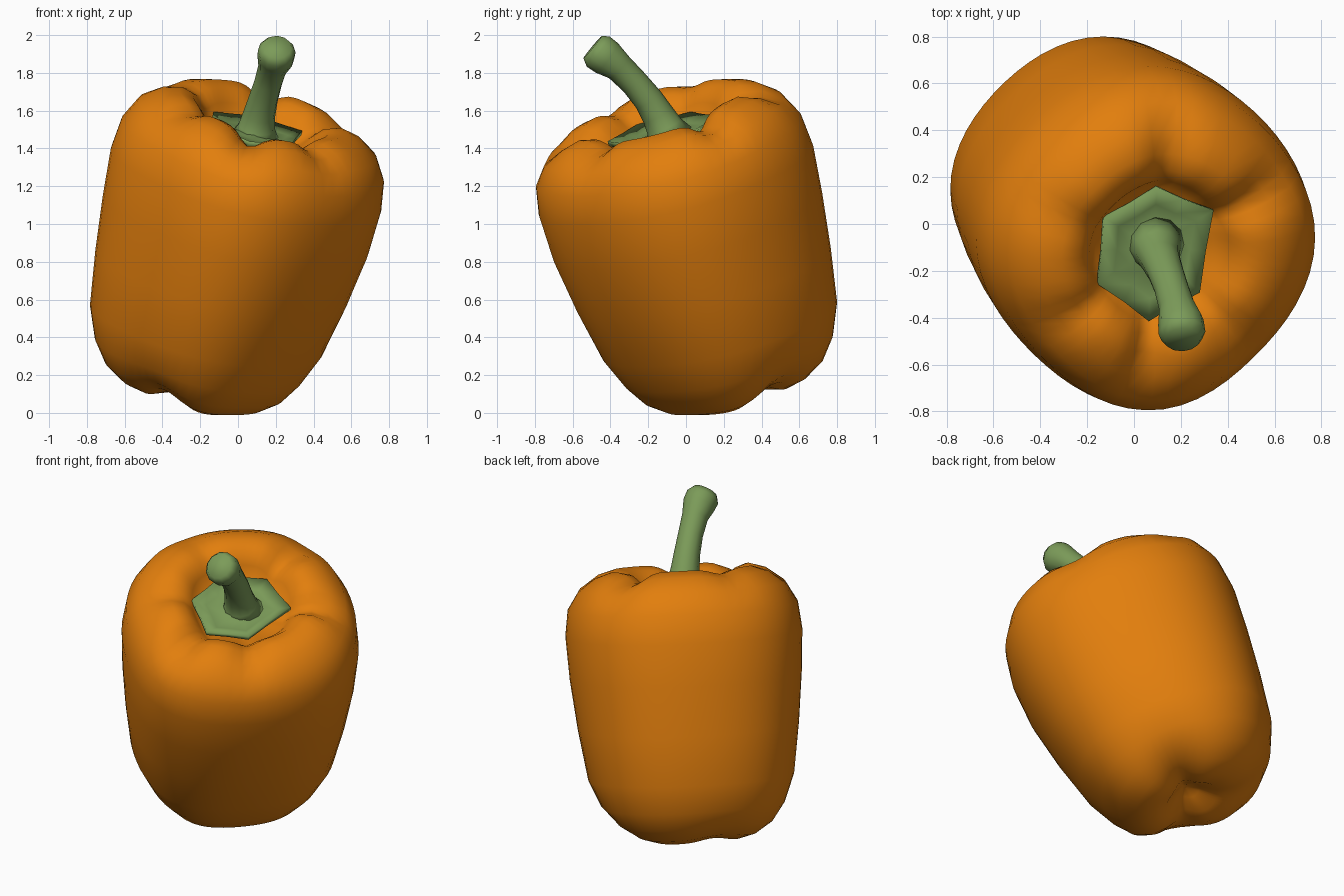
import bpy, math
from mathutils import Vector

if "Cube" in bpy.data.objects:
    bpy.data.objects.remove(bpy.data.objects["Cube"])

AXIS = Vector((0.22, -0.24, 0.945)).normalized()
TILT = Vector((0, 0, 1)).rotation_difference(AXIS)
ORIGIN = Vector((-0.04, 0.04, 0.9))
LEAN = math.atan2(AXIS.y, AXIS.x)


def place(x, y, s):
    """Point in the leaning frame of the pepper -> world."""
    return ORIGIN + TILT @ Vector((x, y, s))


def material(name, color):
    m = bpy.data.materials.new(name)
    m.diffuse_color = (*color, 1)
    m.use_nodes = True
    m.node_tree.nodes["Principled BSDF"].inputs["Base Color"].default_value = m.diffuse_color
    return m


def loft(name, rings, mat):
    """Skin equal-length closed rings into a smooth capped object."""
    n = len(rings[0])
    verts = [p for ring in rings for p in ring]
    faces = []
    for k in range(len(rings) - 1):
        for i in range(n):
            j = (i + 1) % n
            faces.append((k * n + i, k * n + j, (k + 1) * n + j, (k + 1) * n + i))
    faces.append(tuple(range(n))[::-1])
    faces.append(tuple(range((len(rings) - 1) * n, len(rings) * n)))
    me = bpy.data.meshes.new(name)
    me.from_pydata(verts, [], faces)
    me.materials.append(mat)
    me.shade_smooth()
    ob = bpy.data.objects.new(name, me)
    bpy.context.collection.objects.link(ob)
    return ob


def bumps(angle, table, width):
    """Sum of bell-shaped bumps at the given (degrees, strength) positions."""
    total = 0
    for deg, strength in table:
        d = (math.degrees(angle) - deg + 180) % 360 - 180
        total += strength * math.exp(-(d / width) ** 2)
    return total


def clamp(x):
    return min(1, max(0, x))


orange = material("orange_skin", (0.76, 0.21, 0.004))
green = material("green_stem", (0.2, 0.33, 0.1))

# pepper body: (radius, height, top groove weight, bottom groove weight)
PROFILE = [
    (0.02, -0.75, 0, 0.0), (0.08, -0.79, 0, 0.3), (0.17, -0.86, 0, 0.8),
    (0.28, -0.88, 0, 1.0), (0.38, -0.85, 0, 0.9), (0.48, -0.78, 0, 0.6),
    (0.555, -0.67, 0, 0.2), (0.625, -0.5, 0, 0.0), (0.68, -0.2, 0, 0),
    (0.72, 0.1, 0, 0), (0.735, 0.35, 0, 0), (0.715, 0.5, 0.05, 0),
    (0.65, 0.61, 0.25, 0), (0.55, 0.68, 0.7, 0), (0.45, 0.71, 1.0, 0),
    (0.37, 0.69, 1.0, 0), (0.31, 0.63, 0.7, 0), (0.26, 0.57, 0.2, 0),
    (0.05, 0.54, 0, 0)]
TOP = [(265, 1), (312, 0.7), (30, 1), (88, 0.9), (157, 0.4), (215, 0.6)]
BOTTOM = [(240, 0.8), (40, 0.8), (150, 0.3)]
FULL = [(45, 0.025), (275, 0.025), (180, -0.01)]   # broader flanks
SEGMENTS = 60
rings = []
for r, s, wt, wb in PROFILE:
    ring = []
    for i in range(SEGMENTS):
        a = math.tau * i / SEGMENTS
        lean = math.cos(a - LEAN)
        gt = bumps(a, TOP, 11) * wt
        gb = bumps(a, BOTTOM, 23) * wb
        low, high = clamp(-s / 0.7), clamp((s - 0.3) / 0.35)
        rr = r * (0.98 + 0.025 * math.cos(4 * a) + 0.015 * math.cos(2 * (a - LEAN)))
        rr *= 1 + bumps(a, FULL, 28) - 0.085 * low * lean + low * (0.05 * (1 - lean ** 2) - 0.02)
        rr *= 1 - 0.04 * gt - 0.05 * gb
        rise = high * (0.03 - 0.025 * lean) if r > 0.3 else 0
        ring.append(place(rr * math.cos(a), rr * math.sin(a), s + rise - 0.08 * gt + 0.09 * gb))
    rings.append(ring)
loft("pepper_body", rings, orange)

# calyx: six-pointed leaf plate rising to the stem
CORNERS = [(0.24, 0.17), (-0.01, 0.28), (-0.24, 0.15), (-0.26, -0.14), (-0.03, -0.31), (0.19, -0.19)]
outline = []
for i, c in enumerate(CORNERS):
    a, b = Vector(c), Vector(CORNERS[(i + 1) % 6])
    outline += [a, (a + b) * 0.49]
levels = [(0.6, 0.55), (1.0, 0.615), (1.0, 0.64), (0.7, 0.612), (0.45, 0.612), (0.25, 0.63)]
loft("calyx", [[place(p.x * k, p.y * k, s) for p in outline] for k, s in levels], green)

# stem: bent tube with a flared foot and a knobbed end
PATH = [
    ((0.09, -0.09, 1.46), 0.13), ((0.1, -0.115, 1.515), 0.098), ((0.112, -0.15, 1.58), 0.086),
    ((0.133, -0.20, 1.66), 0.078), ((0.16, -0.275, 1.75), 0.074), ((0.184, -0.355, 1.83), 0.078),
    ((0.2, -0.42, 1.88), 0.098), ((0.205, -0.465, 1.913), 0.1), ((0.207, -0.494, 1.937), 0.077)]
pts = [Vector(p) for p, _ in PATH]
rings = []
for i, (p, (_, r)) in enumerate(zip(pts, PATH)):
    t = (pts[min(i + 1, len(pts) - 1)] - pts[max(i - 1, 0)]).normalized()
    u = Vector((1, 0, 0))
    u = (u - t * u.dot(t)).normalized()
    v = t.cross(u)
    rings.append([p + r * (math.cos(math.tau * k / 12) * u + math.sin(math.tau * k / 12) * v)
                  for k in range(12)])
loft("stem", rings, green)
